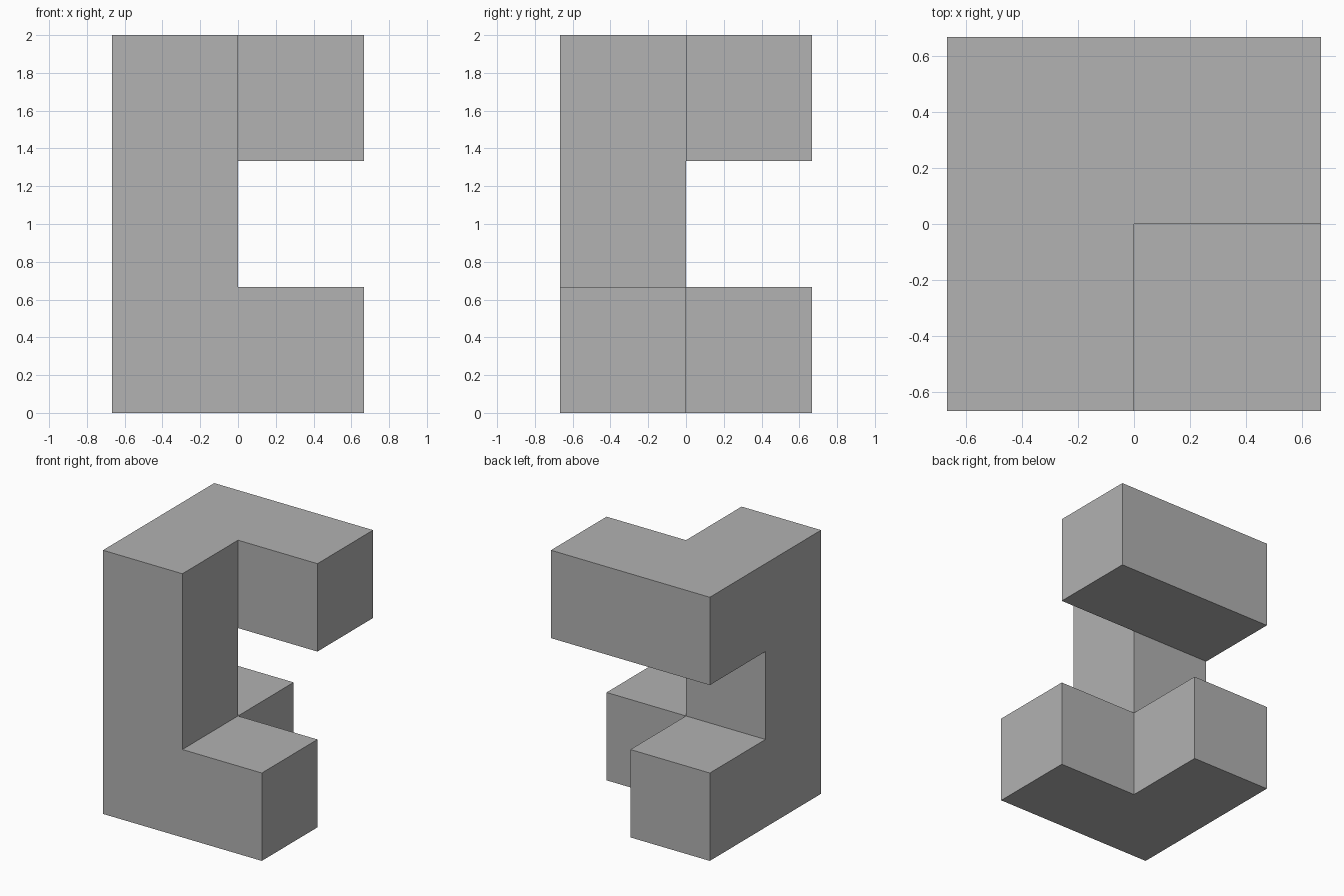
import bpy, bmesh, math
from mathutils import Vector

cube = bpy.data.objects.get("Cube")
if cube:
    bpy.data.objects.remove(cube, do_unlink=True)

UNIT = 2 / 3

# Single grey material
grey = bpy.data.materials.new("plain_grey")
grey.use_nodes = True
colour = (0.445, 0.445, 0.445, 1)
grey.diffuse_color = colour
grey.node_tree.nodes["Principled BSDF"].inputs["Base Color"].default_value = colour

# Occupied cells: two L-shaped layers joined by a corner column
bottom_layer = {(0, 0, 0), (1, 0, 0), (0, 1, 0)}
column = {(0, 0, 1)}
top_layer = {(0, 0, 2), (0, 1, 2), (1, 1, 2)}
cells = bottom_layer | column | top_layer

# Keep only the outer face of each cell, so the block is one closed solid
bm = bmesh.new()
for cell in sorted(cells):
    for axis in range(3):
        for side in (0, 1):
            neighbour = list(cell)
            neighbour[axis] += 2 * side - 1
            if tuple(neighbour) in cells:
                continue
            u, v = (axis + 1) % 3, (axis + 2) % 3
            corners = []
            for du, dv in ((0, 0), (1, 0), (1, 1), (0, 1)):
                p = Vector(cell)
                p[axis] += side
                p[u] += du
                p[v] += dv
                corners.append(bm.verts.new((p - Vector((1, 1, 0))) * UNIT))
            bm.faces.new(corners if side else corners[::-1])

# Weld and merge coplanar squares into clean flat faces
bmesh.ops.remove_doubles(bm, verts=bm.verts, dist=0.001)
bmesh.ops.dissolve_limit(bm, angle_limit=math.radians(1),
                         verts=bm.verts, edges=bm.edges)
bmesh.ops.recalc_face_normals(bm, faces=bm.faces)

mesh = bpy.data.meshes.new("block_puzzle_piece")
bm.to_mesh(mesh)
bm.free()
mesh.materials.append(grey)
piece = bpy.data.objects.new("block_puzzle_piece", mesh)
bpy.context.collection.objects.link(piece)
